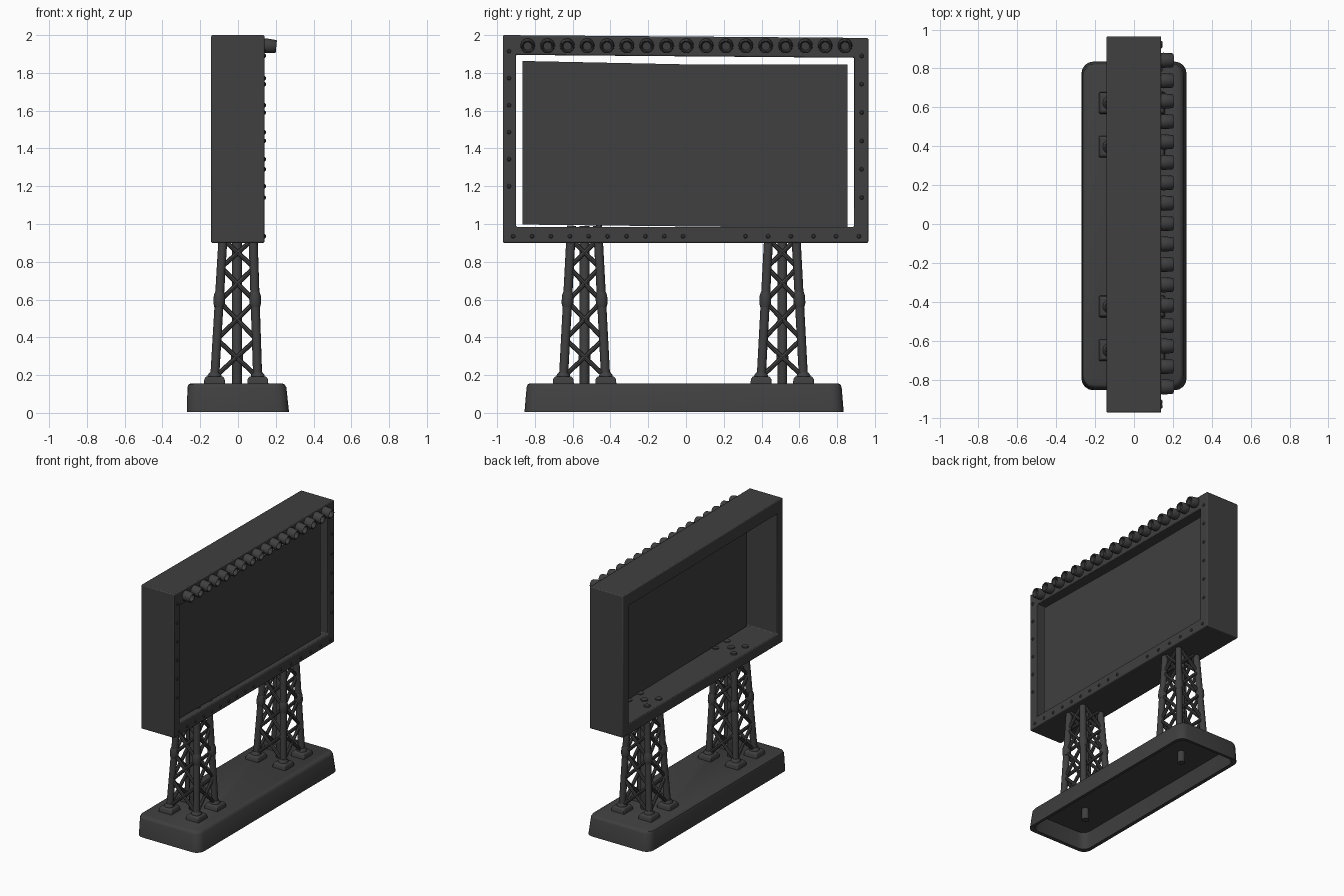
import bpy, bmesh, math
from mathutils import Vector

if "Cube" in bpy.data.objects:
    bpy.data.objects.remove(bpy.data.objects["Cube"])

mat = bpy.data.materials.new("charcoal_metal")
mat.use_nodes = True
COLOR = (0.05, 0.05, 0.05, 1)
mat.diffuse_color = COLOR
mat.node_tree.nodes["Principled BSDF"].inputs["Base Color"].default_value = COLOR


def finish(name, bm, bevel=0, angle=40):
    bmesh.ops.recalc_face_normals(bm, faces=bm.faces)
    mesh = bpy.data.meshes.new(name)
    bm.to_mesh(mesh)
    bm.free()
    mesh.materials.append(mat)
    obj = bpy.data.objects.new(name, mesh)
    bpy.context.collection.objects.link(obj)
    if bevel:
        mod = obj.modifiers.new("Bevel", "BEVEL")
        mod.width = bevel
        mod.segments = 2
    bpy.ops.object.select_all(action="DESELECT")
    bpy.context.view_layer.objects.active = obj
    obj.select_set(True)
    bpy.ops.object.shade_smooth_by_angle(angle=math.radians(angle))
    return obj


def bridge(bm, a, b):
    n = len(a)
    for i in range(n):
        bm.faces.new((a[i], a[(i + 1) % n], b[(i + 1) % n], b[i]))


def revolve(bm, start, direction, profile, sides=12):
    """Loft circles of (distance, radius) along a direction, capped at both ends."""
    rot = Vector(direction).to_track_quat("Z", "Y")
    rings = []
    for d, r in profile:
        rings.append([bm.verts.new(Vector(start) + rot @ Vector((
            r * math.cos(math.tau * i / sides), r * math.sin(math.tau * i / sides), d)))
            for i in range(sides)])
    for a, b in zip(rings, rings[1:]):
        bridge(bm, a, b)
    bm.faces.new(rings[0])
    bm.faces.new(rings[-1])


def rod(bm, a, b, r, sides=12):
    a, b = Vector(a), Vector(b)
    revolve(bm, a, b - a, [(0, r), ((b - a).length, r)], sides)


# Base: hollow tray with rounded corners, open underneath
def rounded_loop(bm, cx, hx, hy, z, r=0.06, steps=4):
    loop = []
    for k, (sx, sy) in enumerate([(1, 1), (-1, 1), (-1, -1), (1, -1)]):
        for s in range(steps + 1):
            t = math.pi / 2 * (k + s / steps)
            loop.append(bm.verts.new((cx + sx * (hx - r) + r * math.cos(t),
                                      -0.01 + sy * (hy - r) + r * math.sin(t), z)))
    return loop


bm = bmesh.new()
layers = [(0, 0.225, 0.80, 0.125), (0, 0.245, 0.82, 0.008), (0, 0.27, 0.845, 0.005),
          (-0.006, 0.262, 0.834, 0.135), (-0.008, 0.255, 0.828, 0.15), (-0.008, 0.244, 0.818, 0.156)]
loops = [rounded_loop(bm, *layer) for layer in layers]
for a, b in zip(loops, loops[1:]):
    bridge(bm, a, b)
bm.faces.new(loops[0])
bm.faces.new(loops[-1])
finish("base_tray", bm)

# Frame: deep box open at front and back, top sloping slightly
bm = bmesh.new()


def frame_loop(x, y0, y1, z0, z_left, z_right):
    return [bm.verts.new(p) for p in
            ((x, y0, z0), (x, y1, z0), (x, y1, z_right), (x, y0, z_left))]


rings = [frame_loop(0.14, -0.97, 0.965, 0.9, 2.0, 1.985),
         frame_loop(-0.142, -0.97, 0.965, 0.9, 2.0, 1.985),
         frame_loop(-0.142, -0.905, 0.895, 0.98, 1.90, 1.885),
         frame_loop(0.14, -0.90, 0.89, 0.985, 1.895, 1.88)]
for i in range(4):
    bridge(bm, rings[i], rings[(i + 1) % 4])
finish("sign_frame", bm, bevel=0.007)

# Display panel floating inside the frame, near its front
bm = bmesh.new()
corners = [(-0.865, 0.997), (0.855, 0.978), (0.855, 1.845), (0, 1.845), (-0.865, 1.863)]
faces = [[bm.verts.new((x, y, z)) for y, z in corners] for x in (0.09, 0.1)]
bridge(bm, *faces)
for f in faces:
    bm.faces.new(f)
finish("display_panel", bm)

# Row of hooded lamps along the top of the frame
bm = bmesh.new()
LAMPS = 17
for i in range(LAMPS):
    y = -0.838 + 1.68 * i / (LAMPS - 1)
    revolve(bm, (0.13, y, 1.946), (1, 0, -0.1),
            [(0, 0.036), (0.02, 0.039), (0.068, 0.036), (0.073, 0.032),
             (0.07, 0.027), (0.045, 0.022)], 14)
finish("lamp_row", bm)

# Bolts around the front of the frame
bm = bmesh.new()
spots = [(-0.937, 1.2 + 0.143 * i) for i in range(6)]
spots += [(0.93, 1.14 + 0.15 * i) for i in range(6)]
spots += [(-0.915 + 0.1 * i, 0.935) for i in range(10)]
spots += [(0.315 + 0.12 * i, 0.935) for i in range(6)]
for y, z in spots:
    revolve(bm, (0.135, y, z), (1, 0, 0), [(0, 0.012), (0.008, 0.011), (0.012, 0.006)], 8)
finish("frame_bolts", bm)

# Lattice towers
BOTTOM, TOP = 0.16, 0.99
LEVELS = [0.19, 0.39, 0.59, 0.77, 0.92]


def leg_point(cy, sx, sy, z):
    t = (z - BOTTOM) / (0.92 - BOTTOM)
    return Vector((-0.01 + 0.01 * t + sx * (0.115 - 0.035 * t),
                   cy + sy * (0.113 - 0.04 * t), z))


CORNERS = [(1, 1), (-1, 1), (-1, -1), (1, -1)]
for side, cy in (("right", -0.537), ("left", 0.51)):
    legs, braces, pads = bmesh.new(), bmesh.new(), bmesh.new()
    # Corner posts with a joint collar, on tapered foot pads
    for sx, sy in CORNERS:
        rod(legs, leg_point(cy, sx, sy, BOTTOM), leg_point(cy, sx, sy, TOP), 0.024)
        axis = leg_point(cy, sx, sy, 1) - leg_point(cy, sx, sy, 0)
        revolve(legs, leg_point(cy, sx, sy, 0.56), axis,
                [(0, 0.025), (0.02, 0.031), (0.06, 0.031), (0.08, 0.025)])
        foot = leg_point(cy, sx, sy, 0.17)
        revolve(legs, (foot.x, foot.y, 0.18), (0, 0, 1),
                [(0, 0.038), (0.02, 0.036), (0.035, 0.025)])
        quads = [[pads.verts.new((foot.x + a * h, foot.y + b * h, z)) for a, b in CORNERS]
                 for h, z in ((0.056, 0.15), (0.054, 0.178), (0.045, 0.193))]
        bridge(pads, quads[0], quads[1])
        bridge(pads, quads[1], quads[2])
        pads.faces.new(quads[0])
        pads.faces.new(quads[2])
    # Crossed braces on all four sides
    for k in range(4):
        a, b = CORNERS[k], CORNERS[(k + 1) % 4]
        for z0, z1 in zip(LEVELS, LEVELS[1:]):
            rod(braces, leg_point(cy, *a, z0), leg_point(cy, *b, z1), 0.0125, 8)
            rod(braces, leg_point(cy, *b, z0), leg_point(cy, *a, z1), 0.0125, 8)
    finish(side + "_tower_legs", legs)
    finish(side + "_tower_braces", braces)
    finish(side + "_tower_pads", pads, bevel=0.006)
    # Central pole running through base and frame floor
    pole = bmesh.new()
    revolve(pole, (-0.005, cy, 0), (0, 0, 1),
            [(0.04, 0.026), (0.25, 0.026), (0.27, 0.032), (0.3, 0.032), (0.32, 0.026), (0.99, 0.026)])
    finish(side + "_tower_pole", pole)
